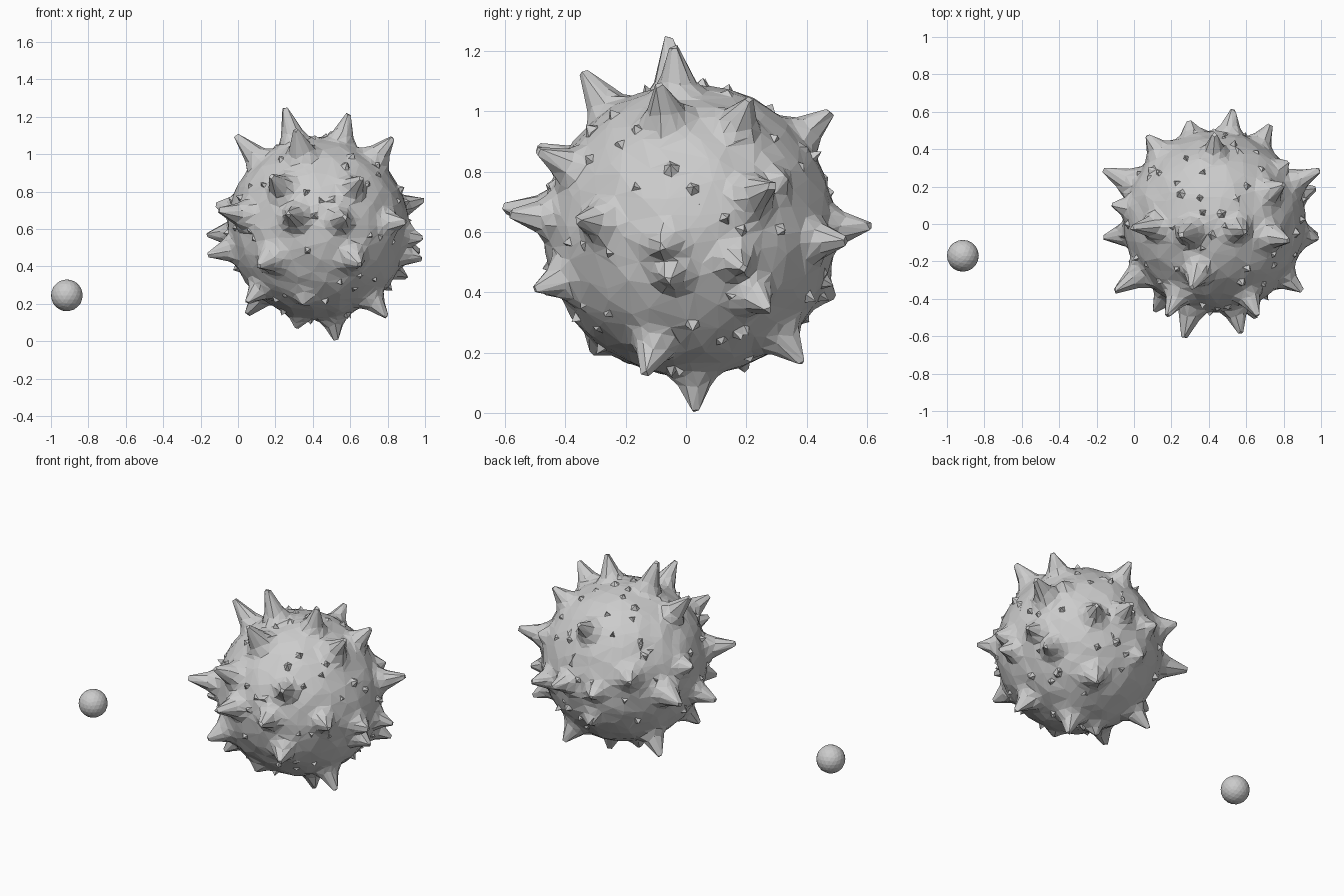
import bpy, bmesh, math, random
from mathutils import Vector, noise

if "Cube" in bpy.data.objects:
    bpy.data.objects.remove(bpy.data.objects["Cube"])

random.seed(7)
CENTRE = Vector((0.43, 0.012, 0.605))
R = 0.484

# spike tips in model space
TIPS = [
    (.25, -.06, 1.25), (.59, -.04, 1.21), (.83, -.09, 1.09), (-.01, -.02, 1.10),
    (.31, -.34, 1.13), (.80, .21, 1.04), (.43, .48, 1.00), (.18, -.49, .88),
    (.66, -.49, .87), (.27, -.605, .68), (.57, -.58, .66), (.90, -.36, .64),
    (.995, .29, .755), (.985, -.08, .55), (.97, .19, .48), (.90, .27, .34),
    (.65, -.50, .41), (.11, -.465, .40), (-.10, -.36, .70), (-.16, -.07, .46),
    (-.16, .29, .57), (-.12, .10, .73), (.07, .47, .72), (.295, .55, .60),
    (.53, .61, .62), (.73, .53, .57), (.35, .49, .38), (.60, .385, .165),
    (.05, .195, .145), (.525, .03, .01), (.31, .03, .07), (.79, -.135, .13),
    (.35, -.31, .20), (.05, -.20, .21), (.82, .33, .78), (.98, -.06, .44),
]

# each bump: direction, height, base width, blunt tip radius
bumps = []
for t in TIPS:
    v = Vector(t) - CENTRE
    bumps.append((v.normalized(), v.length - R, random.uniform(.11, .14), .012))
for _ in range(120):
    d = Vector([random.gauss(0, 1) for _ in range(3)]).normalized()
    bumps.append((d, random.uniform(.01, .035), random.uniform(.02, .04), .004))


def make_ball(name, centre, radius, subdiv, shape=None):
    bm = bmesh.new()
    bmesh.ops.create_icosphere(bm, subdivisions=subdiv, radius=1)
    for v in bm.verts:
        n = v.co.normalized()
        v.co = n * (radius + (shape(n) if shape else 0))
    me = bpy.data.meshes.new(name)
    bm.to_mesh(me)
    bm.free()
    ob = bpy.data.objects.new(name, me)
    ob.location = centre
    bpy.context.collection.objects.link(ob)
    return ob


def spiky(n):
    h = 0
    for d, height, width, tip in bumps:
        c = n.dot(d)
        if c > .95:
            s = max(0, R * math.acos(min(1, c)) - tip)
            if s < width:
                h = max(h, height * (1 - s / width) ** 3)
    return h + .008 * noise.noise(n * 5)


# spiky body, reduced to irregular flat facets
body = make_ball("spiky_ball", CENTRE, R, 7, spiky)
dec = body.modifiers.new("facets", 'DECIMATE')
dec.ratio = .035

# small plain ball
make_ball("small_ball", (-.915, -.17, .245), .085, 3)
